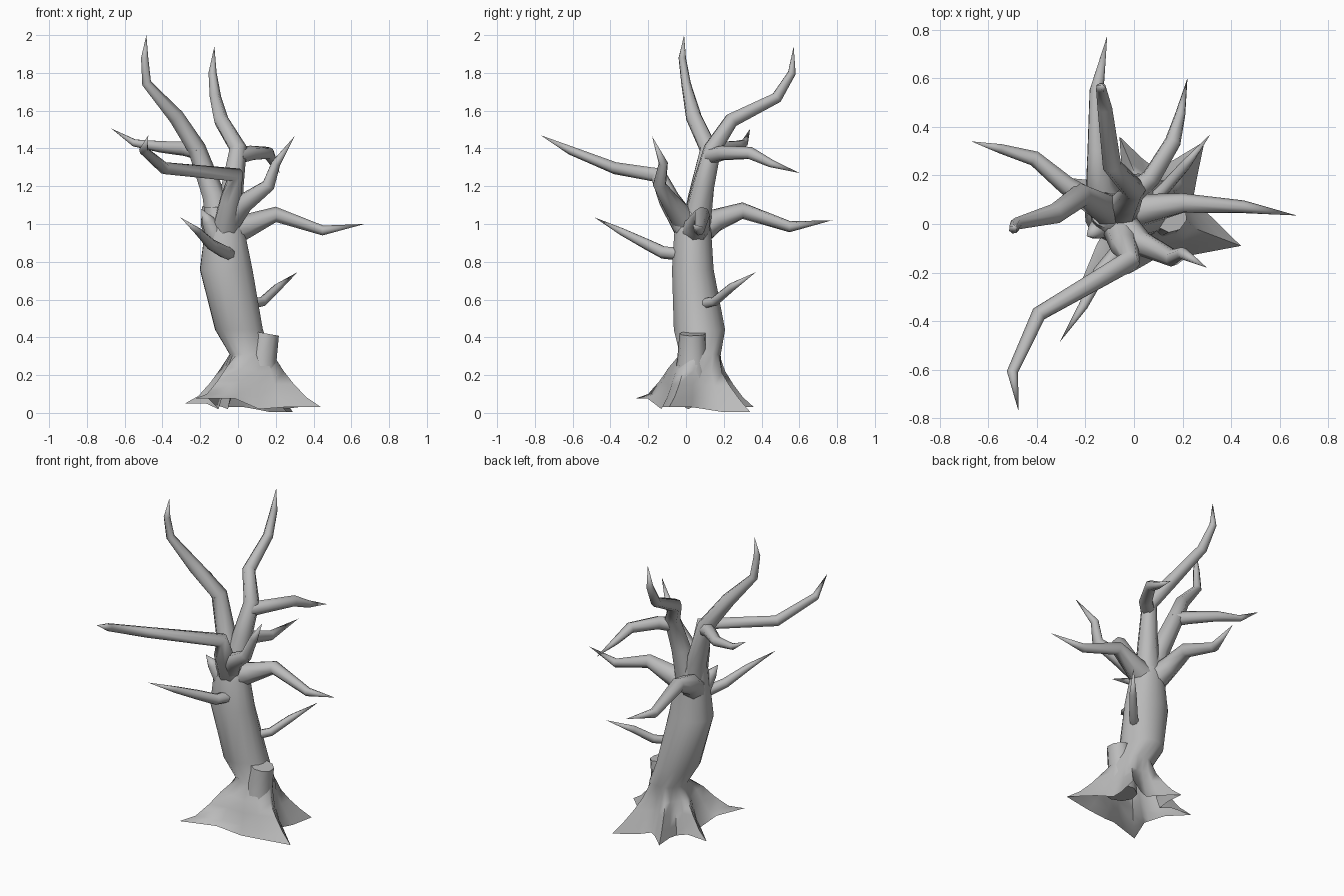
import bpy, bmesh, math
from mathutils import Vector

if "Cube" in bpy.data.objects:
    bpy.data.objects.remove(bpy.data.objects["Cube"], do_unlink=True)

# One bark colour for everything
bark = bpy.data.materials.new("grey_bark")
bark.use_nodes = True
bark.diffuse_color = (0.5, 0.5, 0.5, 1)
bark.node_tree.nodes["Principled BSDF"].inputs["Base Color"].default_value = (0.5, 0.5, 0.5, 1)


def loft(name, rings, open_start=False):
    """Skin a list of equal-length point rings and cap the ends."""
    bm = bmesh.new()
    rows = [[bm.verts.new(p) for p in ring] for ring in rings]
    n = len(rows[0])
    for a, b in zip(rows, rows[1:]):
        for i in range(n):
            j = (i + 1) % n
            bm.faces.new((a[i], a[j], b[j], b[i]))
    for row in ([rows[-1]] if open_start else [rows[0], rows[-1]]):
        centre = bm.verts.new(sum((v.co for v in row), Vector()) / n)
        for i in range(n):
            bm.faces.new((row[i], row[(i + 1) % n], centre))
    bmesh.ops.remove_doubles(bm, verts=bm.verts, dist=0.0008)
    bmesh.ops.recalc_face_normals(bm, faces=bm.faces)
    mesh = bpy.data.meshes.new(name)
    bm.to_mesh(mesh)
    bm.free()
    mesh.materials.append(bark)
    obj = bpy.data.objects.new(name, mesh)
    bpy.context.collection.objects.link(obj)
    bpy.ops.object.select_all(action='DESELECT')
    bpy.context.view_layer.objects.active = obj
    obj.select_set(True)
    bpy.ops.object.shade_smooth_by_angle(angle=math.radians(75))


def limb(name, path, sides=7):
    """Tapering bent tube through (x, y, z, radius) points."""
    pts = [Vector(p[:3]) for p in path]
    dirs = [(b - a).normalized() for a, b in zip(pts, pts[1:])]
    tangents = [dirs[0]] + [(a + b).normalized() for a, b in zip(dirs, dirs[1:])] + [dirs[-1]]
    side = tangents[0].orthogonal().normalized()
    rings = []
    for i, (p, t) in enumerate(zip(pts, tangents)):
        if i:
            side = tangents[i - 1].rotation_difference(t) @ side
        up = t.cross(side)
        turn = [2 * math.pi * k / sides for k in range(sides)]
        rings.append([p + (side * math.cos(a) + up * math.sin(a)) * path[i][3] for a in turn])
    loft(name, rings)


# Trunk with flaring roots: four ring points per root (tip, flank, valley, flank)
base = Vector((0.07, 0.05))
tips = [(0.44, -0.09, 0.03), (0.29, 0.34, 0.005), (-0.06, 0.36, 0.03),
        (-0.28, 0.19, 0.05), (-0.23, -0.27, 0.075)]
roots = []
for x, y, z in tips:
    d = Vector((x, y)) - base
    roots.append((math.atan2(d.y, d.x) % (2 * math.pi), d.length, z))
roots.sort()
spokes = []                      # angle, root weight, root length, tip height
for i, (a, length, z) in enumerate(roots):
    a2, length2, z2 = roots[(i + 1) % len(roots)]
    gap = (a2 - a) % (2 * math.pi)
    spokes += [(a, 1, length, z), (a + gap * 0.22, 0.4, length, z),
               (a + gap / 2, 0.12, length, 0.02), (a + gap * 0.78, 0.4, length2, z2)]

rings = []
for height, spread, girth in ((0, 1, 0.15), (0.07, 0.68, 0.14), (0.14, 0.42, 0.13), (0.21, 0.23, 0.12)):
    ring = []
    for a, weight, length, z in spokes:
        r = girth + weight * spread * (length - girth)
        lift = z if height == 0 else height + z * 0.4
        ring.append((base.x + r * math.cos(a), base.y + r * math.sin(a), lift))
    rings.append(ring)
for cx, cy, z, rx, ry in ((0.07, 0.075, 0.31, 0.115, 0.11), (0.005, 0.07, 0.44, 0.127, 0.138),
                          (-0.063, 0.035, 0.76, 0.14, 0.112), (-0.07, 0.035, 0.95, 0.108, 0.1),
                          (-0.09, 0.05, 1.09, 0.09, 0.07)):
    rings.append([(cx + rx * math.cos(s[0]), cy + ry * math.sin(s[0]), z) for s in spokes])
loft("trunk_and_roots", rings, open_start=True)

# Broken ledge where a root climbs the trunk
limb("root_ledge", [(0.15, 0.035, 0.42, 0.07), (0.125, 0.035, 0.28, 0.082), (0.13, 0.03, 0.12, 0.1)], sides=9)

# Main limbs and side branches
limb("tall_right_limb", [(-0.09, 0.05, 0.97, 0.08), (-0.13, 0.07, 1.15, 0.062), (-0.22, 0.12, 1.4, 0.05),
                         (-0.33, 0.04, 1.57, 0.043), (-0.485, 0.0, 1.745, 0.026),
                         (-0.495, -0.02, 1.88, 0.02), (-0.485, -0.01, 2.0, 0)])
limb("right_side_branch", [(-0.2, 0.11, 1.38, 0.045), (-0.28, 0.16, 1.4, 0.04),
                           (-0.41, 0.27, 1.41, 0.032), (-0.55, 0.31, 1.43, 0.02), (-0.67, 0.34, 1.505, 0)])
limb("tall_back_limb", [(-0.06, 0.05, 0.98, 0.08), (-0.03, 0.09, 1.2, 0.06), (0.0, 0.14, 1.4, 0.048),
                        (-0.09, 0.24, 1.55, 0.04), (-0.12, 0.48, 1.67, 0.031),
                        (-0.135, 0.56, 1.8, 0.022), (-0.125, 0.57, 1.94, 0)])
limb("back_left_branch", [(0.0, 0.13, 1.36, 0.045), (0.07, 0.19, 1.375, 0.04),
                          (0.16, 0.34, 1.375, 0.034), (0.19, 0.45, 1.32, 0.022), (0.22, 0.6, 1.27, 0)])
limb("long_front_limb", [(-0.07, 0.03, 0.94, 0.08), (-0.04, -0.09, 1.13, 0.058), (-0.015, -0.15, 1.26, 0.045),
                         (-0.39, -0.37, 1.295, 0.033), (-0.5, -0.61, 1.39, 0.024), (-0.475, -0.77, 1.47, 0)])
limb("front_left_branch", [(-0.05, -0.01, 1.02, 0.07), (0.03, -0.08, 1.11, 0.052),
                           (0.16, -0.14, 1.205, 0.036), (0.2, -0.12, 1.32, 0.025), (0.3, -0.18, 1.465, 0)])
limb("left_branch", [(-0.06, 0.04, 0.95, 0.085), (0.05, 0.06, 0.99, 0.064), (0.2, 0.085, 1.05, 0.042),
                     (0.45, 0.07, 0.965, 0.027), (0.67, 0.035, 1.0, 0)])
limb("back_branch", [(-0.1, 0.06, 0.95, 0.08), (-0.14, 0.16, 1.02, 0.062), (-0.15, 0.3, 1.07, 0.045),
                     (-0.155, 0.55, 0.985, 0.03), (-0.11, 0.775, 1.02, 0)])
limb("low_front_branch", [(-0.04, -0.02, 0.84, 0.035), (-0.07, -0.12, 0.85, 0.034),
                          (-0.14, -0.2, 0.89, 0.03), (-0.21, -0.34, 0.96, 0.02), (-0.305, -0.485, 1.035, 0)])
limb("low_left_branch", [(0.06, 0.08, 0.575, 0.028), (0.13, 0.15, 0.59, 0.026),
                         (0.21, 0.24, 0.665, 0.022), (0.315, 0.37, 0.745, 0)])

# Short broken stub on the shoulder
limb("shoulder_stub", [(-0.12, 0.0, 0.94, 0.055), (-0.16, -0.03, 1.02, 0.035), (-0.195, -0.05, 1.08, 0)])
